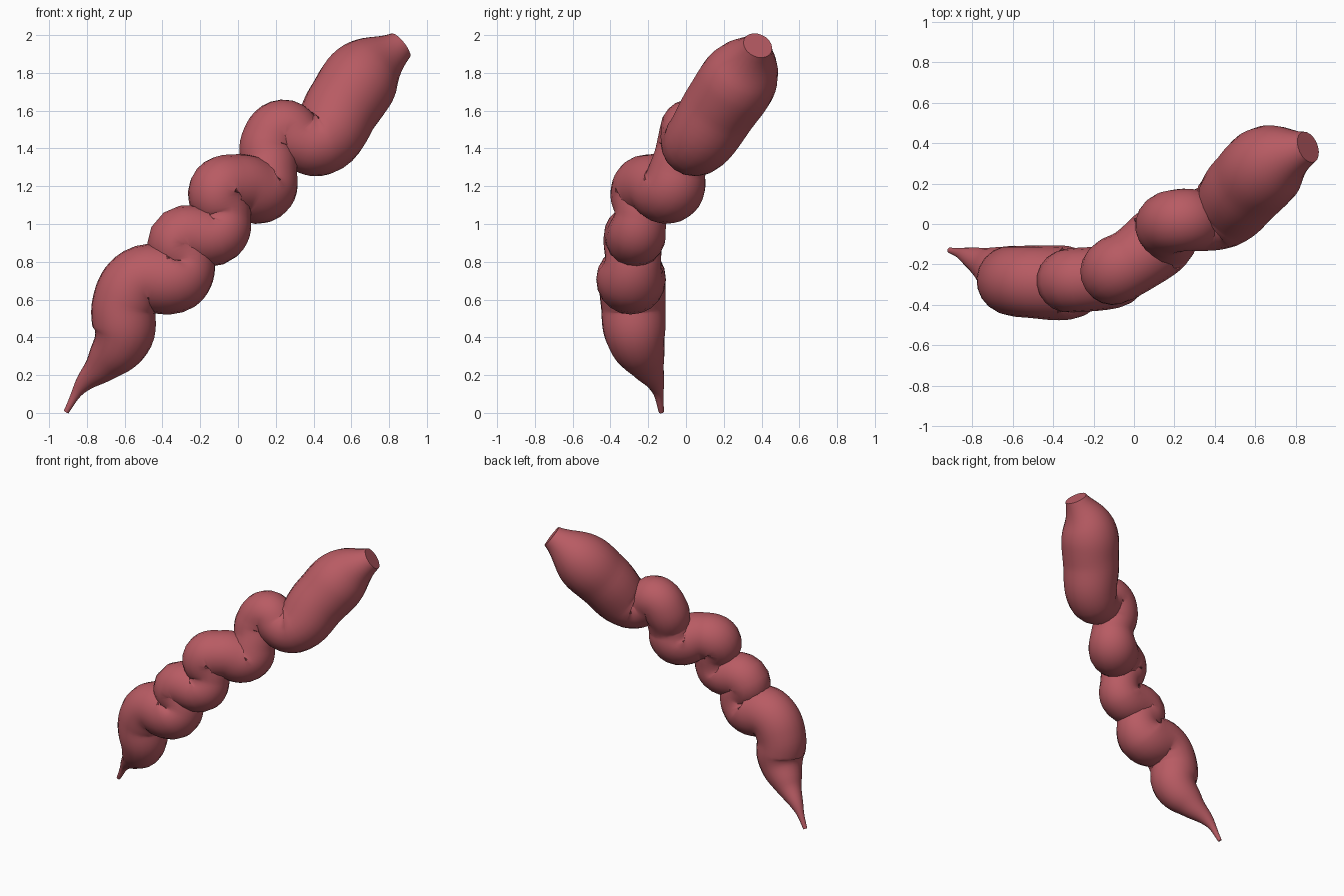
import bpy

# Centreline of the winding body: x, y, z, radius (tail tip to blunt head)
PATH = [
    (-0.91, -0.13, 0.005, 0.014),
    (-0.83, -0.155, 0.14, 0.04),
    (-0.71, -0.21, 0.26, 0.10),
    (-0.61, -0.265, 0.40, 0.158),
    (-0.60, -0.28, 0.58, 0.172),
    (-0.52, -0.285, 0.70, 0.178),
    (-0.32, -0.29, 0.72, 0.182),
    (-0.27, -0.28, 0.80, 0.15),
    (-0.32, -0.28, 0.91, 0.158),
    (-0.10, -0.26, 0.95, 0.155),
    (-0.07, -0.24, 1.05, 0.14),
    (-0.10, -0.235, 1.17, 0.165),
    (0.00, -0.18, 1.205, 0.165),
    (0.13, -0.08, 1.185, 0.175),
    (0.165, -0.04, 1.30, 0.15),
    (0.165, 0.0, 1.42, 0.155),
    (0.24, 0.02, 1.505, 0.155),
    (0.33, 0.02, 1.44, 0.155),
    (0.42, 0.05, 1.43, 0.18),
    (0.56, 0.19, 1.63, 0.202),
    (0.69, 0.31, 1.81, 0.19),
    (0.86, 0.38, 1.945, 0.08),
]

flesh = bpy.data.materials.new("dusty red")
flesh.diffuse_color = (0.48, 0.105, 0.125, 1)

# Tapered round tube swept along the path, capped at both ends
curve = bpy.data.curves.new("winding_body", 'CURVE')
curve.dimensions = '3D'
curve.bevel_depth = 1.0
curve.bevel_resolution = 8
curve.resolution_u = 8
curve.use_fill_caps = True
curve.twist_mode = 'MINIMUM'
spline = curve.splines.new('BEZIER')
spline.radius_interpolation = 'CARDINAL'
spline.bezier_points.add(len(PATH) - 1)
for p, (x, y, z, r) in zip(spline.bezier_points, PATH):
    p.co = (x, y, z)
    p.radius = r
    p.handle_left_type = p.handle_right_type = 'AUTO'
curve.materials.append(flesh)

body = bpy.data.objects.new("winding_body", curve)
bpy.context.collection.objects.link(body)
bpy.context.view_layer.objects.active = body
body.select_set(True)
bpy.context.view_layer.update()
bpy.ops.object.convert(target='MESH')
bpy.ops.object.shade_smooth_by_angle(angle=0.7)
